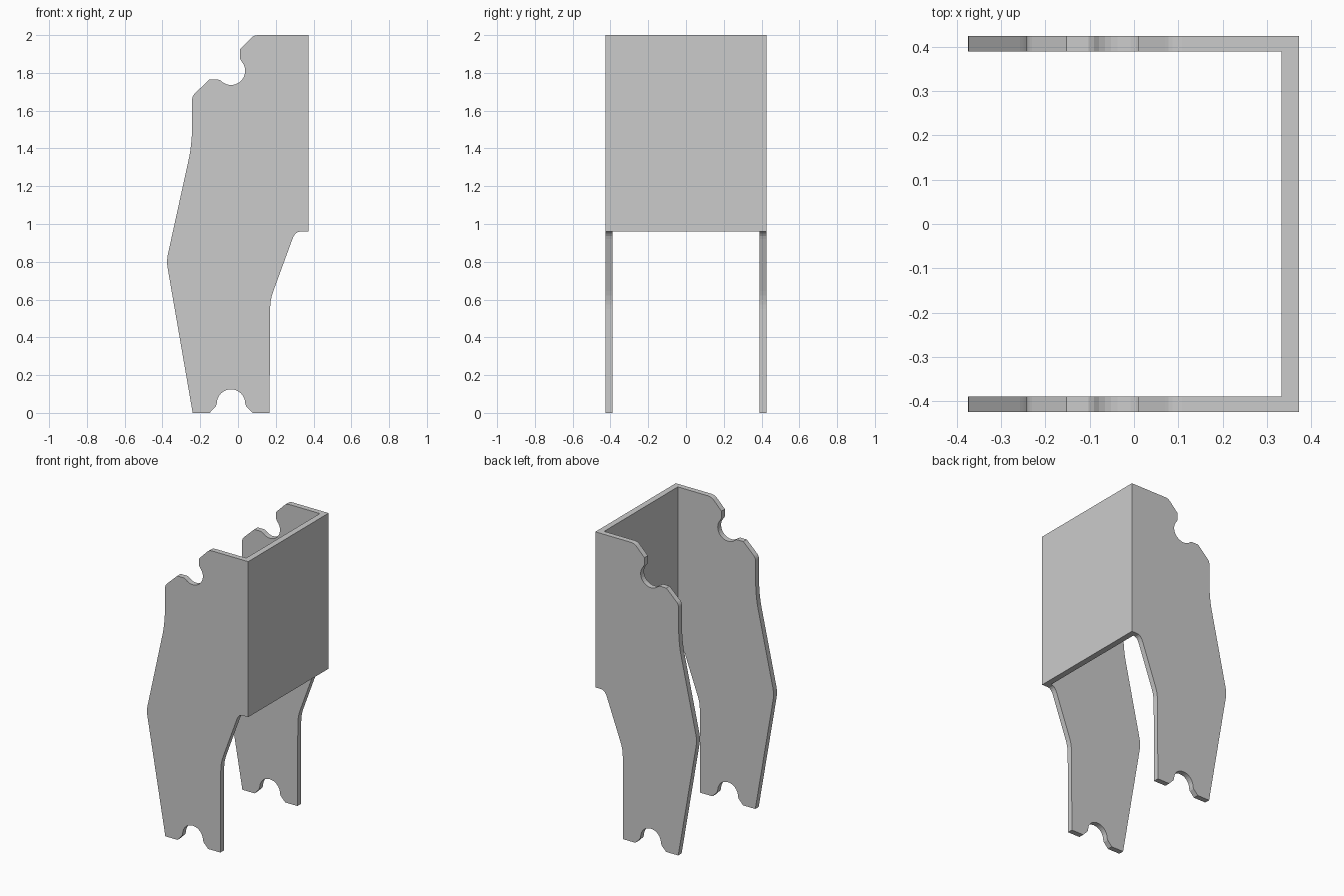
import bpy, bmesh
from math import radians, cos, sin

if "Cube" in bpy.data.objects:
    bpy.data.objects.remove(bpy.data.objects["Cube"])


def arc(cx, cz, r, start, end, steps):
    """Points on a circle in the x/z plane, angles in degrees."""
    out = []
    for i in range(steps + 1):
        a = radians(start + (end - start) * i / steps)
        out.append((cx + r * cos(a), cz + r * sin(a)))
    return out


def fillet(p, corner, q, steps=4):
    """Soft corner from p to q bending toward the corner point."""
    out = []
    for i in range(steps + 1):
        t = i / steps
        out.append(tuple((1 - t) ** 2 * a + 2 * t * (1 - t) * b + t * t * c
                         for a, b, c in zip(p, corner, q)))
    return out


def prism(name, outline, y0, y1):
    """Extrude an x/z outline along y."""
    bm = bmesh.new()
    face = bm.faces.new([bm.verts.new((x, y0, z)) for x, z in outline])
    side = bmesh.ops.extrude_face_region(bm, geom=[face])
    verts = [v for v in side["geom"] if isinstance(v, bmesh.types.BMVert)]
    bmesh.ops.translate(bm, verts=verts, vec=(0, y1 - y0, 0))
    bmesh.ops.recalc_face_normals(bm, faces=bm.faces)
    mesh = bpy.data.meshes.new(name)
    bm.to_mesh(mesh)
    bm.free()
    obj = bpy.data.objects.new(name, mesh)
    bpy.context.collection.objects.link(obj)
    return obj


# Side outline, counter-clockwise from the lower left foot
outline = [(-0.24, 0), (-0.15, 0), (-0.117, 0.035)]
outline += arc(-0.037, 0.05, 0.075, 180, 0, 16)            # foot notch
outline += [(0.043, 0.035), (0.077, 0), (0.167, 0)]
outline += fillet((0.17, 0.55), (0.17, 0.60), (0.187, 0.645))
outline += fillet((0.288, 0.92), (0.302, 0.96), (0.33, 0.96))
outline += [(0.373, 0.96), (0.373, 2.0)]
outline += fillet((0.108, 2.0), (0.085, 2.0), (0.07, 1.985))
outline += [(0.01, 1.924), (0.01, 1.877)]
outline += arc(-0.037, 1.811, 0.075, 45, -135, 16)         # upper notch
outline += [(-0.103, 1.764), (-0.152, 1.764)]
outline += fillet((-0.23, 1.69), (-0.243, 1.675), (-0.243, 1.655))
outline += fillet((-0.243, 1.52), (-0.243, 1.44), (-0.257, 1.36), 5)
outline += fillet((-0.37, 0.845), (-0.379, 0.807), (-0.373, 0.77))

# U-shaped bracket: full-width block hollowed out to leave thin walls
bracket = prism("folded_bracket", outline, -0.425, 0.425)
cutter = prism("hollow_cutter",
               [(-1, -1), (0.333, -1), (0.333, 3), (-1, 3)], -0.389, 0.389)
cutter.hide_render = True

mod = bracket.modifiers.new("hollow", 'BOOLEAN')
mod.operation = 'DIFFERENCE'
mod.solver = 'EXACT'
mod.object = cutter
bpy.context.view_layer.objects.active = bracket
bracket.select_set(True)
bpy.ops.object.modifier_apply(modifier=mod.name)
bpy.data.objects.remove(cutter, do_unlink=True)
